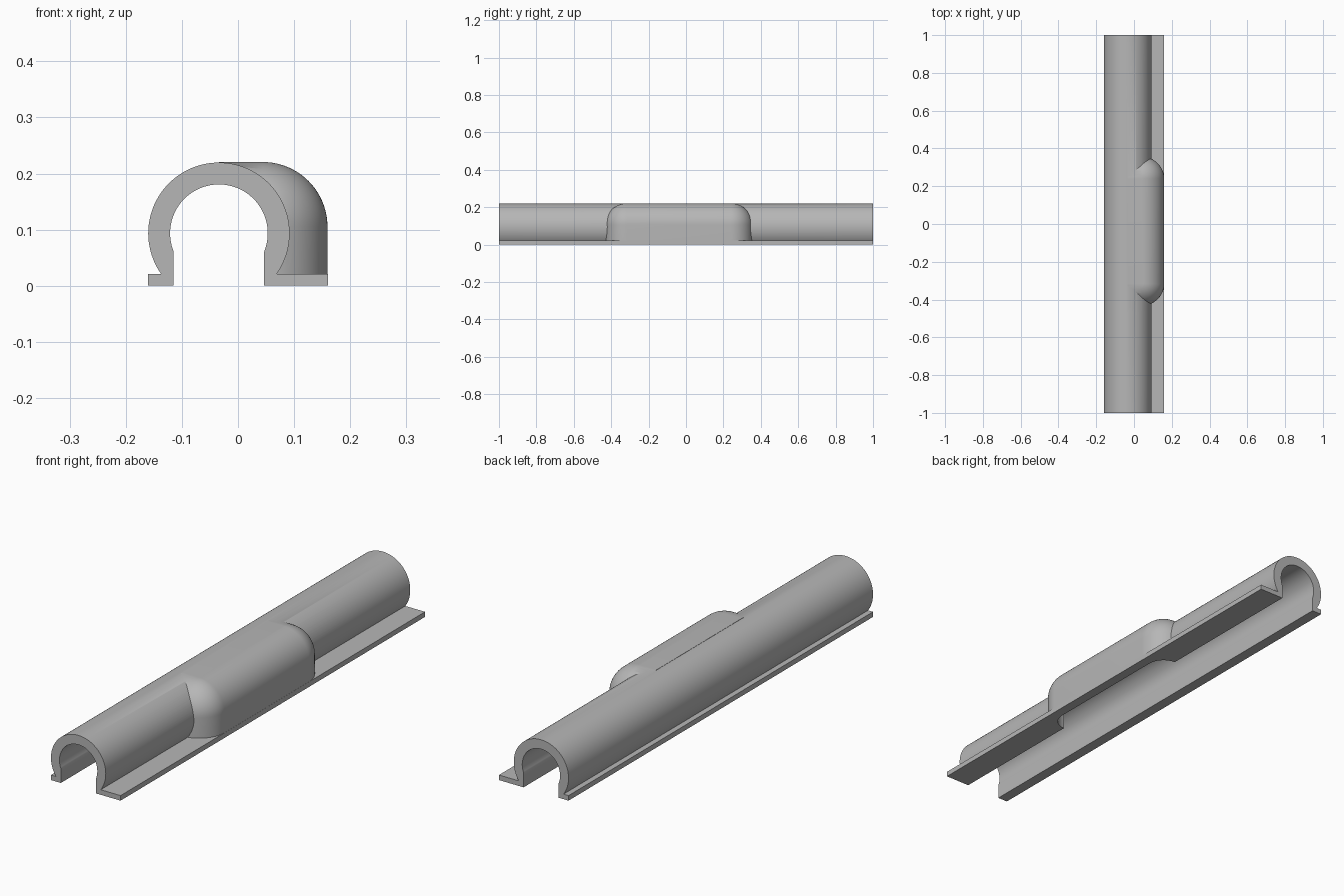
import bpy
import bmesh
from math import sin, cos, pi, asin, radians

if "Cube" in bpy.data.objects:
    bpy.data.objects.remove(bpy.data.objects["Cube"], do_unlink=True)

grey = bpy.data.materials.new("plain grey")
grey.use_nodes = True
grey.diffuse_color = (0.47, 0.47, 0.47, 1)
grey.node_tree.nodes["Principled BSDF"].inputs["Base Color"].default_value = grey.diffuse_color

CX, CZ = -0.034, 0.0935      # axis of the tube
FLANGE = 0.021               # flange thickness
FRONT, BACK = -0.316, 0.24   # centres of the bulge's end rounds
SIDE, SHOULDER = 0.044, 0.105


def solid(name, rings, closed=True):
    """Loft a closed solid through rings of equal length."""
    bm = bmesh.new()
    loops = [[bm.verts.new(p) for p in ring] for ring in rings]
    n = len(loops[0])
    for a, b in zip(loops, loops[1:]):
        for i in range(n):
            j = (i + 1) % n
            bm.faces.new((a[i], a[j], b[j], b[i]))
    bm.faces.new(loops[0])
    bm.faces.new(loops[-1])
    bmesh.ops.remove_doubles(bm, verts=bm.verts, dist=1e-5)
    bmesh.ops.recalc_face_normals(bm, faces=bm.faces)
    mesh = bpy.data.meshes.new(name)
    bm.to_mesh(mesh)
    bm.free()
    mesh.materials.append(grey)
    obj = bpy.data.objects.new(name, mesh)
    bpy.context.collection.objects.link(obj)
    return obj


def extrude(name, profile, half):
    return solid(name, [[(x, y, z) for x, z in profile] for y in (-half, half)])


def arc(r, right_angle, left_angle, steps=72):
    angles = [right_angle + (left_angle - right_angle) * i / steps for i in range(steps + 1)]
    return [(CX + r * cos(a), CZ + r * sin(a)) for a in angles]


def rounded_slab(name, r, bottom, left, steps=20):
    """Slab with rounded plan corners on its outer side and a rounded top edge."""
    def ring(rad, z):
        turn = [pi / 2 * i / steps for i in range(steps + 1)]
        pts = [(left, FRONT - rad, z)]
        pts += [(SIDE + rad * sin(t), FRONT - rad * cos(t), z) for t in turn]
        pts += [(SIDE + rad * cos(t), BACK + rad * sin(t), z) for t in turn]
        return pts + [(left, BACK + rad, z)]
    rings = [ring(r, bottom)]
    for i in range(steps + 1):
        t = pi / 2 * i / steps
        rings.append(ring(max(r * cos(t), 0.0003), SHOULDER + r * sin(t)))
    return solid(name, rings)


def combine(target, other, operation):
    mod = target.modifiers.new(operation, "BOOLEAN")
    mod.operation, mod.solver, mod.object = operation, "EXACT", other
    bpy.context.view_layer.objects.active = target
    bpy.ops.object.modifier_apply(modifier=mod.name)
    bpy.data.objects.remove(other, do_unlink=True)


# Tube body with both flanges, still filled
R_OUT, R_IN = 0.126, 0.087
dip = asin((FLANGE - CZ) / R_OUT)
body_profile = [(-0.16, 0), (0.16, 0), (0.16, FLANGE)]
body_profile += arc(R_OUT, dip, pi - dip) + [(-0.16, FLANGE)]
cover = extrude("channel_cover", body_profile, 1)

# Side bulge
combine(cover, rounded_slab("bulge", 0.1155, 0.01, CX), "UNION")

# Open channel along the whole length
neck = -radians(22)
channel_profile = arc(R_IN, neck, pi - neck)
first, last = channel_profile[0][0], channel_profile[-1][0]
channel_profile = [(last, -0.05), (first, -0.05)] + channel_profile
combine(cover, extrude("channel", channel_profile, 1.1), "DIFFERENCE")

# Hollow inside the bulge
combine(cover, rounded_slab("bulge_hollow", 0.075, -0.04, CX + 0.004), "DIFFERENCE")

bpy.ops.object.select_all(action="DESELECT")
cover.select_set(True)
bpy.context.view_layer.objects.active = cover
bpy.ops.object.shade_smooth_by_angle(angle=radians(30))
